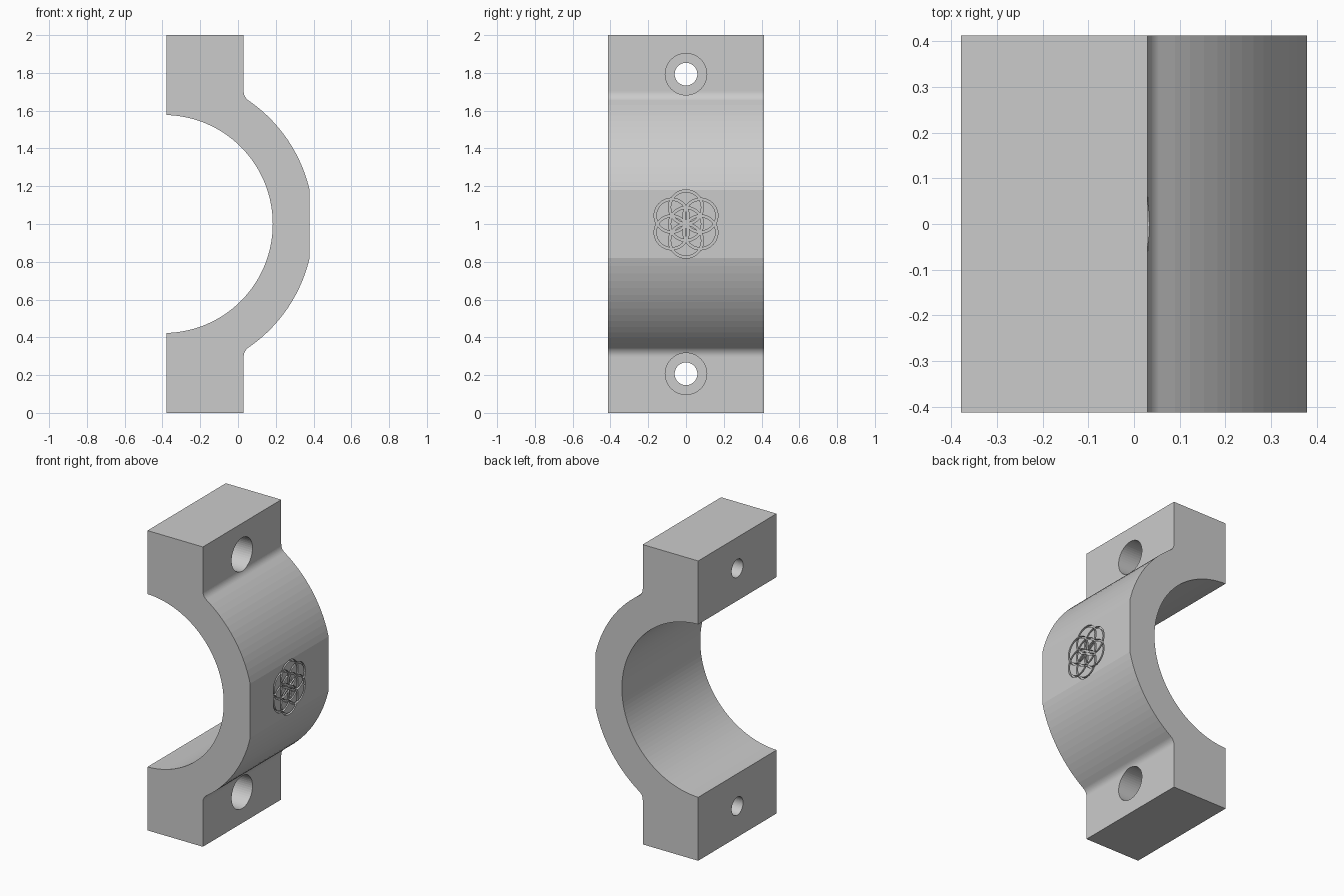
import bpy, bmesh
from math import sin, cos, pi, asin, atan2, sqrt
from mathutils import Matrix, Vector

cube = bpy.data.objects.get("Cube")
if cube:
    bpy.data.objects.remove(cube, do_unlink=True)

HALF_X, HALF_Y, MID = 0.379, 0.413, 1.0
WALL = 0.03                        # outer face of the bolting flanges
CX, R_IN, R_OUT = -0.393, 0.577, 0.793
FILLET = 0.06

grey = bpy.data.materials.new("plain grey")
grey.use_nodes = True
colour = (0.6, 0.6, 0.6, 1)
grey.diffuse_color = colour
grey.node_tree.nodes["Principled BSDF"].inputs["Base Color"].default_value = colour


def make_object(name, bm):
    bmesh.ops.recalc_face_normals(bm, faces=bm.faces)
    mesh = bpy.data.meshes.new(name)
    bm.to_mesh(mesh)
    bm.free()
    mesh.materials.append(grey)
    obj = bpy.data.objects.new(name, mesh)
    bpy.context.collection.objects.link(obj)
    return obj


def arc(cx, cz, r, start, end, steps):
    angles = [start + (end - start) * i / steps for i in range(steps + 1)]
    return [(cx + r * cos(a), cz + r * sin(a)) for a in angles]


def cut(target, cutter):
    cutter.hide_render = True
    mod = target.modifiers.new("cut", "BOOLEAN")
    mod.operation, mod.solver, mod.object = "DIFFERENCE", "EXACT", cutter
    bpy.context.view_layer.objects.active = target
    bpy.ops.object.modifier_apply(modifier=mod.name)
    bpy.data.objects.remove(cutter, do_unlink=True)


# Clamp body: upper half of the section, mirrored about mid height
fx = WALL + FILLET
fz = sqrt((R_OUT + FILLET) ** 2 - (fx - CX) ** 2)
touch = atan2(fz, fx - CX)
flat_z = sqrt(R_OUT ** 2 - (HALF_X - CX) ** 2)
bore_top = sqrt(R_IN ** 2 - (HALF_X + CX) ** 2)
upper = arc(CX, 0, R_OUT, asin(flat_z / R_OUT), touch, 14)
upper += arc(fx, fz, FILLET, pi + touch, pi, 10)[1:]
upper += [(WALL, MID), (-HALF_X, MID)]
bore = arc(CX, 0, R_IN, atan2(bore_top, -HALF_X - CX), 0, 36)
upper += bore
lower = [(x, -z) for x, z in reversed(upper[:-1])]

bm = bmesh.new()
verts = [bm.verts.new((x, -HALF_Y, z + MID)) for x, z in upper + lower]
face = bm.faces.new(verts)
ext = bmesh.ops.extrude_face_region(bm, geom=[face])
moved = [v for v in ext["geom"] if isinstance(v, bmesh.types.BMVert)]
bmesh.ops.translate(bm, verts=moved, vec=(0, 2 * HALF_Y, 0))
clamp = make_object("clamp_half", bm)


# Bolt holes with counterbores on the outer side
def cylinder_cutter(radius, x0, x1, z):
    bm = bmesh.new()
    place = Matrix.Translation(((x0 + x1) / 2, 0, z)) @ Matrix.Rotation(pi / 2, 4, "Y")
    bmesh.ops.create_cone(bm, cap_ends=True, segments=48, radius1=radius,
                          radius2=radius, depth=x1 - x0, matrix=place)
    return make_object("hole_cutter", bm)


for side in (-1, 1):
    z = MID + side * 0.793
    cut(clamp, cylinder_cutter(0.06, -0.6, 0.6, z))
    cut(clamp, cylinder_cutter(0.11, WALL - 0.2, 0.6, z))


# Rosette of overlapping ring grooves engraved in the outer flat
def ring_cutter(y, z, radius, width, depth):
    bm = bmesh.new()
    x0, x1 = HALF_X - depth, HALF_X + 0.02
    section = [(x0, radius - width), (x1, radius - width), (x1, radius), (x0, radius)]
    loops = []
    for i in range(48):
        a = 2 * pi * (i + 0.37) / 48
        loops.append([bm.verts.new((x, y + r * cos(a), z + r * sin(a))) for x, r in section])
    for i, a in enumerate(loops):
        b = loops[(i + 1) % len(loops)]
        for j in range(4):
            k = (j + 1) % 4
            bm.faces.new((a[j], a[k], b[k], b[j]))
    return make_object("ring_cutter", bm)


PITCH = 0.088
centres = [(0, 0)] + [(PITCH * sin(i * pi / 3), PITCH * cos(i * pi / 3)) for i in range(6)]
for i, (y, z) in enumerate(centres):
    # Slightly stepped depths keep the overlapping cuts clean
    cut(clamp, ring_cutter(y, MID + z, 0.093, 0.012, 0.014 + i * 0.0004))
